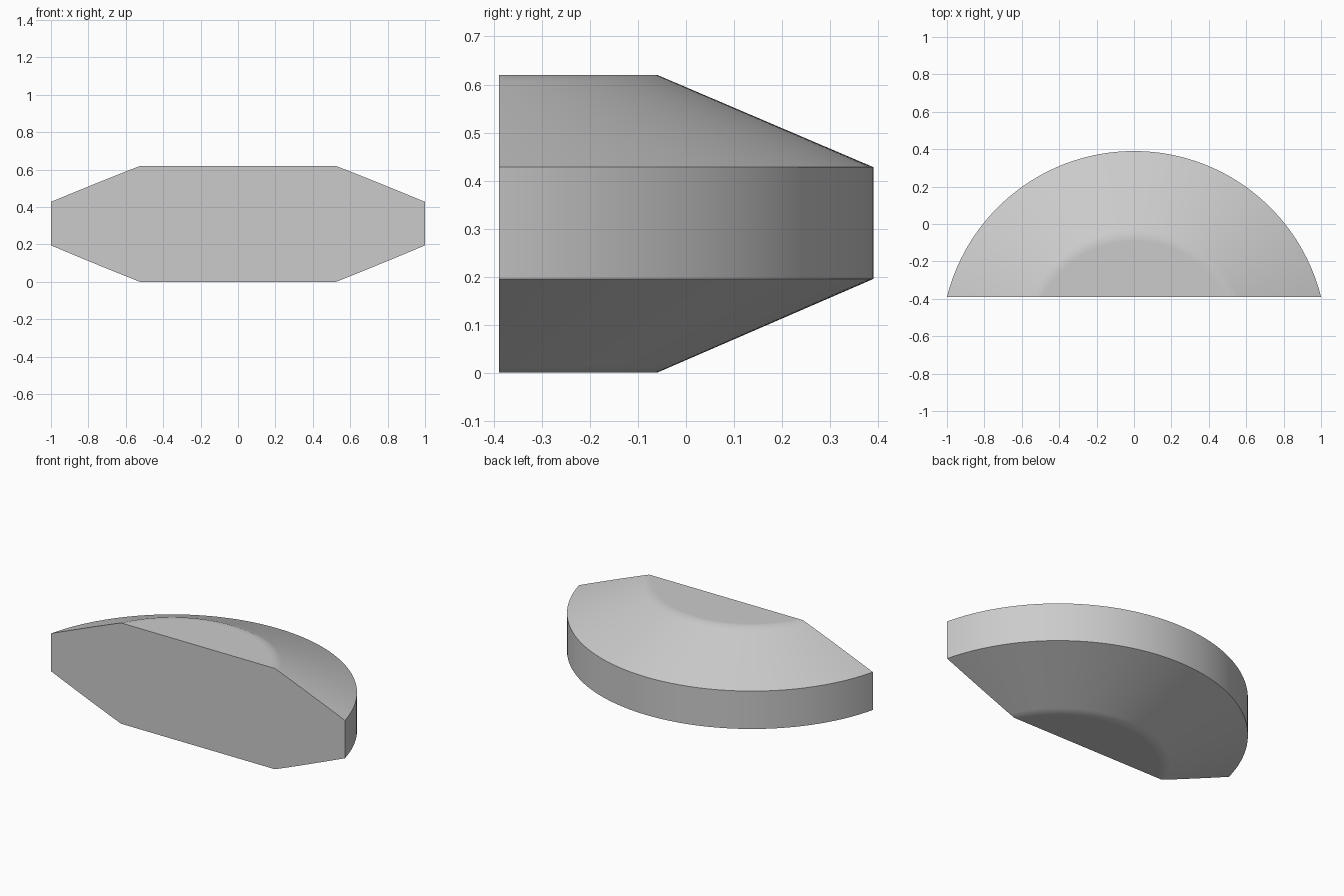
import bpy, bmesh, math
from mathutils import Vector

cube = bpy.data.objects.get("Cube")
if cube:
    bpy.data.objects.remove(cube, do_unlink=True)

HEIGHT, BAND_LOW, BAND_HIGH = 0.62, 0.195, 0.428
R_TOP, R_RIM = 0.581, 1.031
AXIS_Y, FRONT_Y = -0.641, -0.389
SEGMENTS = 96

grey = bpy.data.materials.new("plain grey")
grey.use_nodes = True
colour = (0.6, 0.6, 0.6, 1)
grey.diffuse_color = colour
grey.node_tree.nodes["Principled BSDF"].inputs["Base Color"].default_value = colour


def half_profile(z_flat, z_rim):
    """Flat disc, then sloping cone; close loops keep the soft crease narrow."""
    slope = (z_rim - z_flat) / (R_RIM - R_TOP)
    radii = (0, R_TOP - 0.03, R_TOP, R_TOP + 0.03, R_RIM)
    return [(r, z_flat + slope * max(0, r - R_TOP)) for r in radii]


# Turned double-bevelled disc, half a revolution
profile = half_profile(0, BAND_LOW) + half_profile(HEIGHT, BAND_HIGH)[::-1]
bm = bmesh.new()
verts = [bm.verts.new((r, AXIS_Y, z)) for r, z in profile]
edges = [bm.edges.new(pair) for pair in zip(verts, verts[1:])]
bmesh.ops.spin(bm, geom=verts + edges, cent=(0, AXIS_Y, 0), axis=(0, 0, 1),
               angle=math.pi, steps=SEGMENTS)
bmesh.ops.remove_doubles(bm, verts=bm.verts, dist=1e-5)

# Slice away the front and cap it with one flat face
cut = bmesh.ops.bisect_plane(bm, geom=bm.verts[:] + bm.edges[:] + bm.faces[:],
                             plane_co=Vector((0, FRONT_Y, 0)),
                             plane_no=Vector((0, -1, 0)), clear_outer=True)
rim = [e for e in cut["geom_cut"] if isinstance(e, bmesh.types.BMEdge)]
bmesh.ops.contextual_create(bm, geom=rim)
bmesh.ops.recalc_face_normals(bm, faces=bm.faces)

mesh = bpy.data.meshes.new("bevelled_half_disc")
bm.to_mesh(mesh)
bm.free()
mesh.materials.append(grey)
body = bpy.data.objects.new("bevelled_half_disc", mesh)
bpy.context.collection.objects.link(body)

bpy.ops.object.select_all(action="DESELECT")
body.select_set(True)
bpy.context.view_layer.objects.active = body
bpy.ops.object.shade_smooth_by_angle(angle=math.radians(30))
